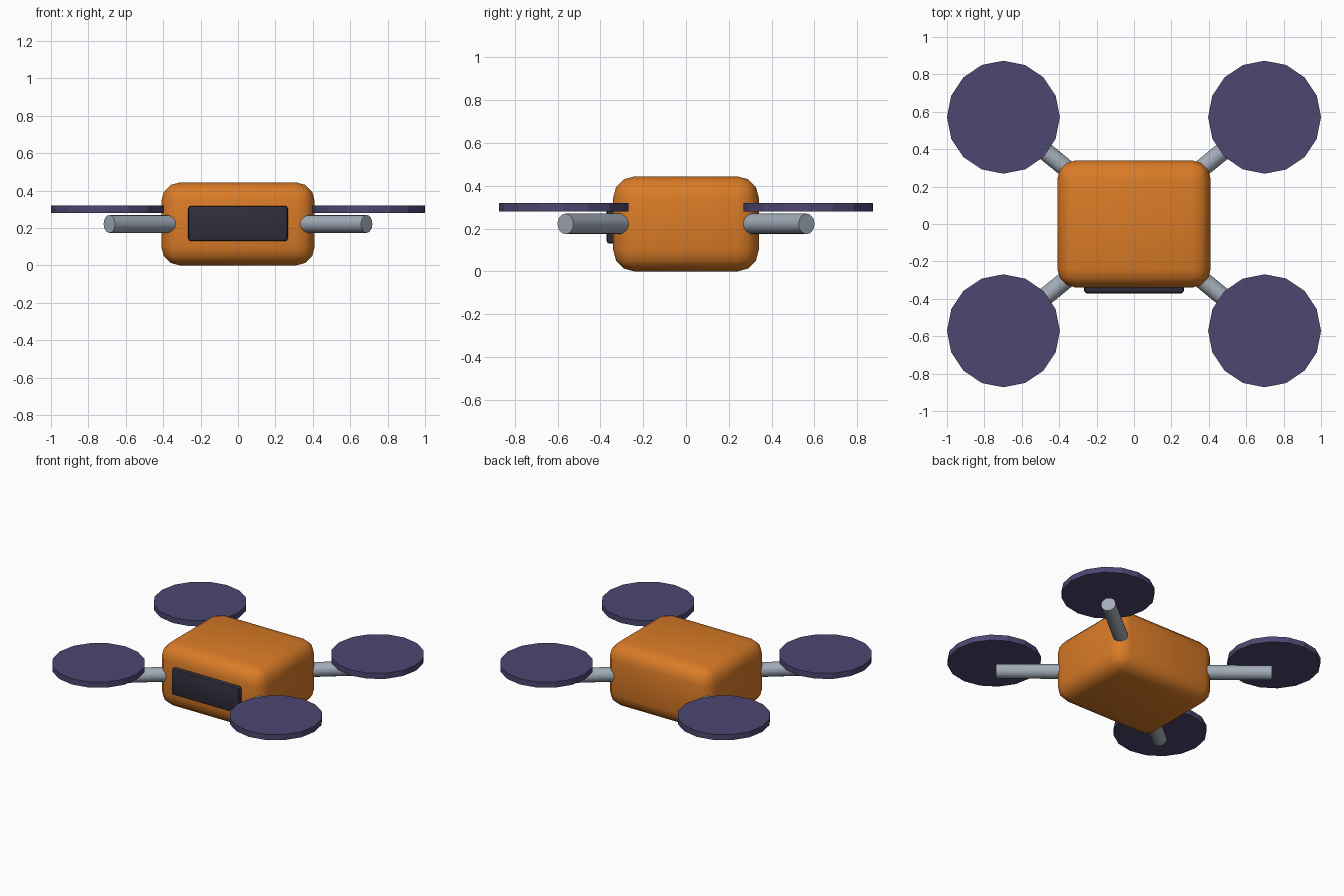
import bpy, math
from mathutils import Vector

if "Cube" in bpy.data.objects:
    bpy.data.objects.remove(bpy.data.objects["Cube"], do_unlink=True)


def material(name, rgb):
    m = bpy.data.materials.new(name)
    m.use_nodes = True
    m.diffuse_color = (*rgb, 1)
    m.node_tree.nodes["Principled BSDF"].inputs["Base Color"].default_value = (*rgb, 1)
    return m


orange = material("orange shell", (0.70, 0.20, 0.02))
purple = material("dark purple", (0.074, 0.063, 0.165))
grey = material("metal grey", (0.36, 0.41, 0.48))
dark = material("dark panel", (0.03, 0.027, 0.045))


def rounded_box(name, size, centre, radius, segments, mat):
    bpy.ops.mesh.primitive_cube_add(size=1, location=centre)
    ob = bpy.context.object
    ob.name = name
    ob.scale = size
    bpy.ops.object.transform_apply(location=False, rotation=False, scale=True)
    bevel = ob.modifiers.new("rounding", "BEVEL")
    bevel.width = radius
    bevel.segments = segments
    bpy.ops.object.modifier_apply(modifier=bevel.name)
    bpy.ops.object.shade_smooth_by_angle(angle=math.radians(40))
    ob.data.materials.append(mat)
    return ob


# Main shell and front panel
MID = 0.222
rounded_box("body", (0.82, 0.68, 2 * MID), (0, 0, MID), 0.1, 3, orange)
rounded_box("front_panel", (0.532, 0.07, 0.188), (0, -0.336, 0.224), 0.014, 2, dark)

# Four arms reaching out under four rotor discs
for side, sx in (("left", 1), ("right", -1)):
    for end, sy in (("front", -1), ("back", 1)):
        hub = Vector((0.698 * sx, 0.571 * sy, 0.3))
        tip = Vector((0.688 * sx, 0.563 * sy, MID))
        root = Vector((0.25 * sx, 0.205 * sy, MID))
        along = tip - root
        bpy.ops.mesh.primitive_cylinder_add(
            vertices=16, radius=0.048, depth=along.length,
            location=(tip + root) / 2,
            rotation=along.to_track_quat("Z", "Y").to_euler())
        arm = bpy.context.object
        arm.name = f"{end}_{side}_arm"
        bpy.ops.object.shade_smooth_by_angle(angle=math.radians(40))
        arm.data.materials.append(grey)

        bpy.ops.mesh.primitive_cylinder_add(
            vertices=16, radius=0.302, depth=0.04, location=hub)
        rotor = bpy.context.object
        rotor.name = f"{end}_{side}_rotor"
        rotor.data.materials.append(purple)
